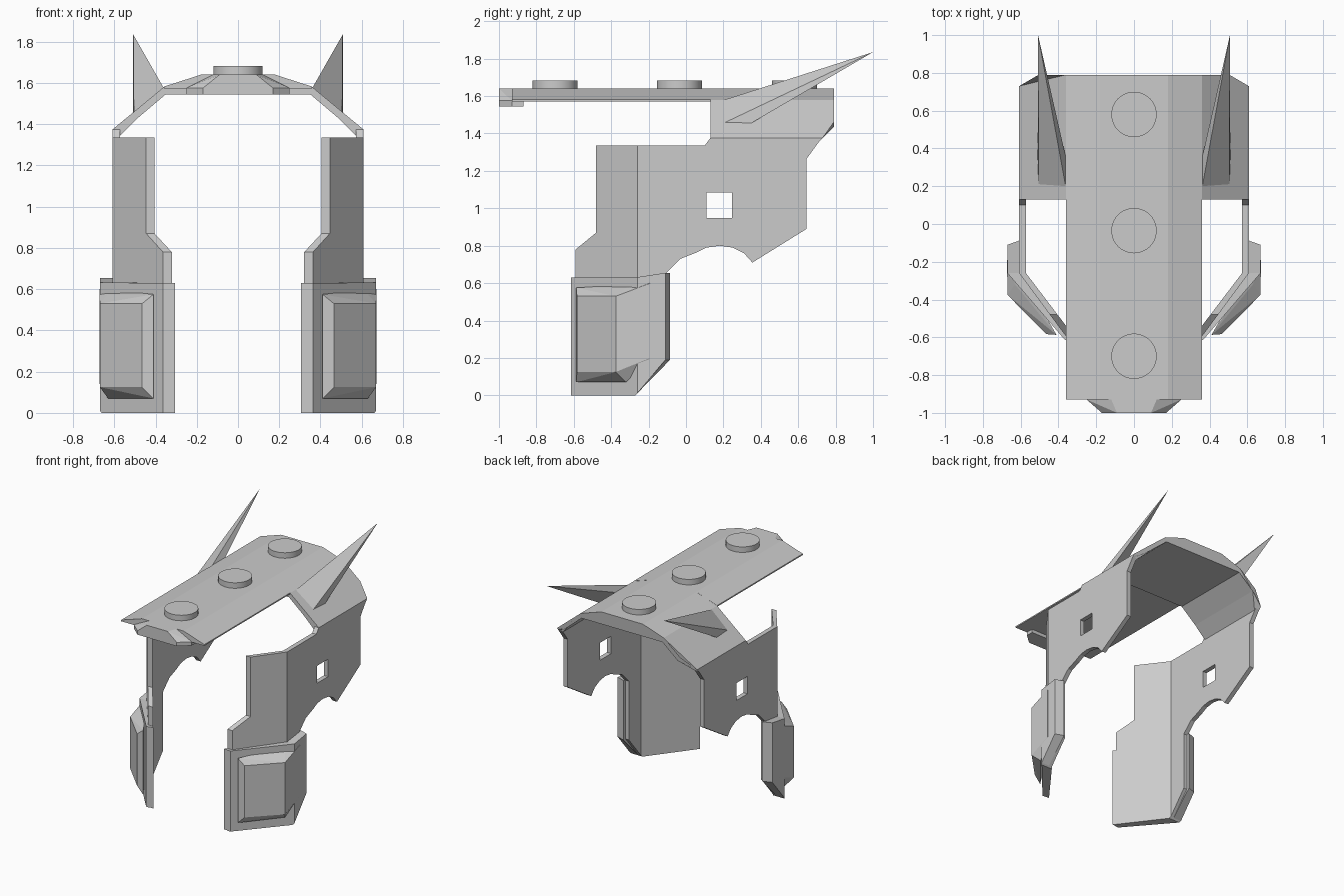
import bpy, bmesh
from mathutils import Vector

cube = bpy.data.objects.get("Cube")
if cube:
    bpy.data.objects.remove(cube, do_unlink=True)

grey = bpy.data.materials.new("plain_grey")
grey.use_nodes = True
COLOUR = (0.6, 0.6, 0.6, 1)
grey.diffuse_color = COLOUR
for node in grey.node_tree.nodes:
    if node.type == 'BSDF_PRINCIPLED':
        node.inputs["Base Color"].default_value = COLOUR

BEND = -0.26  # y where the cheek panels fold inward


def finish(name, bm, mirror=False):
    bmesh.ops.recalc_face_normals(bm, faces=bm.faces[:])
    mesh = bpy.data.meshes.new(name)
    bm.to_mesh(mesh)
    bm.free()
    mesh.materials.append(grey)
    obj = bpy.data.objects.new(name, mesh)
    bpy.context.collection.objects.link(obj)
    if mirror:
        mod = obj.modifiers.new("Mirror", 'MIRROR')
        mod.use_axis[0] = True
        mod.use_mirror_merge = False
    return obj


def loft(ring_a, ring_b):
    """Closed solid between two matching rings."""
    bm = bmesh.new()
    a = [bm.verts.new(p) for p in ring_a]
    b = [bm.verts.new(p) for p in ring_b]
    bm.faces.new(a)
    bm.faces.new(b[::-1])
    for i in range(len(a)):
        j = (i + 1) % len(a)
        bm.faces.new((a[i], b[i], b[j], a[j]))
    return bm


def hull(name, points, mirror=False):
    bm = bmesh.new()
    for p in points:
        bm.verts.new(p)
    res = bmesh.ops.convex_hull(bm, input=bm.verts[:])
    loose = [v for v in bm.verts if not v.link_faces]
    bmesh.ops.delete(bm, geom=loose, context='VERTS')
    bmesh.ops.dissolve_limit(bm, angle_limit=0.02, verts=bm.verts[:], edges=bm.edges[:])
    return finish(name, bm, mirror)


def bent_panel(name, outline, x_in, x_out, k_in, k_out):
    """Panel cut from a side outline, its front folded inward."""
    bm = loft([(x_in, y, z) for y, z in outline], [(x_out, y, z) for y, z in outline])
    bmesh.ops.bisect_plane(bm, geom=bm.verts[:] + bm.edges[:] + bm.faces[:],
                           plane_co=(0, BEND, 0), plane_no=(0, 1, 0))
    middle = (x_in + x_out) / 2
    for v in bm.verts:
        if v.co.y < BEND:
            v.co.x -= (BEND - v.co.y) * (k_out if v.co.x > middle else k_in)
    return finish(name, bm, True)


def both_sides(half):
    return half + [(-p[0],) + tuple(p[1:]) for p in reversed(half)]


# Long crown strip
strip = both_sides([(0.36, 1.572), (0.36, 1.582), (0.18, 1.64)])
finish("crown_strip", loft([(x, -0.93, z) for x, z in strip],
                           [(x, 0.13, z) for x, z in strip]))

# Rear arch; each point carries its own rear end
arch = both_sides([(0.35, 1.545, 0.79), (0.48, 1.435, 0.79), (0.572, 1.345, 0.70),
                   (0.608, 1.345, 0.70), (0.608, 1.375, 0.73), (0.505, 1.46, 0.79),
                   (0.36, 1.58, 0.79), (0.18, 1.64, 0.79)][::-1])
finish("rear_arch", loft([(x, 0.13, z) for x, z, y in arch],
                         [(x, y, z) for x, z, y in arch]))

# Brow lip at the front of the strip
lip = []
for s in (-1, 1):
    for z in (1.545, 1.575):
        lip += [(s * 0.25, -0.87, z), (s * 0.25, -0.93, z), (s * 0.17, -1.0, z)]
    lip += [(s * 0.09, -1.0, 1.64), (s * 0.12, -0.93, 1.64)]
hull("brow_lip", lip)

# Round studs on the crown
for label, y in (("front", -0.70), ("middle", -0.035), ("rear", 0.58)):
    bm = bmesh.new()
    bmesh.ops.create_cone(bm, cap_ends=True, segments=40, radius1=0.12, radius2=0.12, depth=0.05)
    bmesh.ops.translate(bm, verts=bm.verts[:], vec=Vector((0, y, 1.658)))
    stud = finish(label + "_stud", bm)
    bpy.ops.object.select_all(action='DESELECT')
    stud.select_set(True)
    bpy.context.view_layer.objects.active = stud
    bpy.ops.object.shade_smooth_by_angle()

# Cheek panels
cheek = [(-0.48, 1.335), (-0.48, 0.87), (-0.59, 0.78), (-0.59, 0.63), (-0.61, 0.63),
         (-0.61, 0), (-0.27, 0), (-0.11, 0.19), (-0.11, 0.65), (-0.03, 0.73),
         (0.06, 0.765), (0.11, 0.79), (0.18, 0.80), (0.25, 0.79), (0.31, 0.76),
         (0.355, 0.71), (0.645, 0.89), (0.645, 1.265), (0.725, 1.375),
         (0.13, 1.375), (0.10, 1.335)]
panel = bent_panel("cheek_panels", cheek, 0.572, 0.608, 0.76, 0.74)

# Square window through each cheek
bm = bmesh.new()
bmesh.ops.create_cube(bm, size=0.136)
bmesh.ops.translate(bm, verts=bm.verts[:], vec=Vector((0.59, 0.177, 1.017)))
cutter = finish("window_cutter", bm)
cutter.hide_render = True
cut = panel.modifiers.new("Window", 'BOOLEAN')
cut.operation = 'DIFFERENCE'
cut.solver = 'EXACT'
cut.object = cutter
bpy.context.view_layer.objects.active = panel
panel.modifiers.move(1, 0)
bpy.ops.object.modifier_apply(modifier="Window")
bpy.data.objects.remove(cutter, do_unlink=True)

# Thick jaw pads over the lower cheeks
jaw = [(-0.615, 0.63), (-0.615, 0), (-0.27, 0), (-0.10, 0.19), (-0.10, 0.655), (-0.26, 0.632)]
pad = bent_panel("jaw_pads", jaw, 0.60, 0.67, 0.74, 0.86)
for v in pad.data.vertices:
    if v.co.y > -0.15:
        v.co.y += 0.015 if v.co.x < 0.63 else -0.01

# Raised bevelled plates on the jaw pads
plate = []
for low, high, points in ((0.125, 0.53, [(0.465, -0.583), (0.67, -0.375)]),
                          (0.07, 0.575, [(0.41, -0.587), (0.63, -0.32)]),
                          (0.20, 0.60, [(0.672, -0.19), (0.64, -0.19)])):
    plate += [(x, y, z) for x, y in points for z in (low, high)]
hull("raised_jaw_plates", plate, True)

# Swept horns
hull("horns", [(0.36, 0.19, 1.575), (0.505, 0.19, 1.45), (0.51, 0.34, 1.45),
               (0.36, 0.35, 1.575), (0.508, 1.0, 1.835)], True)
